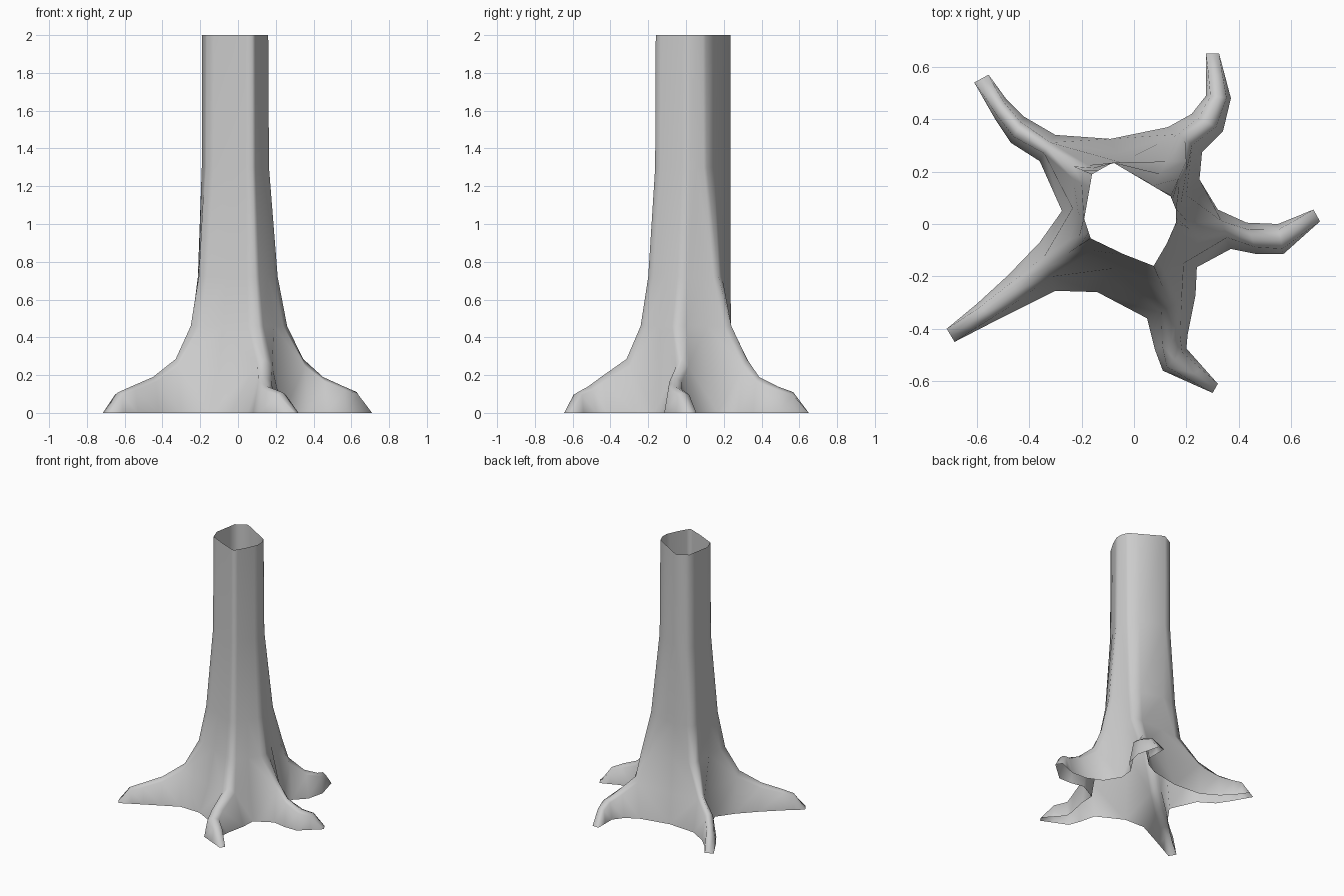
import bpy, bmesh
from mathutils import Vector

if "Cube" in bpy.data.objects:
    bpy.data.objects.remove(bpy.data.objects["Cube"])

# Root outlines on the ground, tip to trunk: left xy, right xy
east = [(.685, .055, .71, .01), (.55, .0, .57, -.115), (.43, .005, .47, -.115), (.32, .055, .37, -.095)]
north_east = [(.275, .65, .325, .65), (.275, .49, .37, .48), (.22, .42, .34, .355), (.13, .37, .26, .275)]
north_west = [(-.61, .54, -.555, .57), (-.53, .40, -.49, .48), (-.47, .31, -.42, .41), (-.36, .24, -.30, .34)]
south_west = [(-.685, -.45, -.715, -.40), (-.53, -.37, -.60, -.305), (-.42, -.315, -.48, -.195), (-.30, -.255, -.36, -.07)]
south = [(.32, -.61, .30, -.645), (.20, -.475, .11, -.56), (.205, -.42, .08, -.48), (.235, -.27, .05, -.36)]
roots = [east, north_east, north_west, south_west, south]

# Trunk corners above each root: xy at z 0.46, xy at the top
ridges = [(.26, -.04, .16, .005), (.20, .24, .14, .105), (-.23, .22, -.16, .19),
          (-.25, -.11, -.165, -.055), (.11, -.24, .075, -.16)]
# Hollows after each root: xy on the ground, at z 0.46, at the top
hollows = [(.25, .17, .20, .11, .16, .055), (-.09, .325, -.05, .235, -.08, .235),
           (-.275, .05, -.235, .06, -.19, .02), (-.14, -.26, -.08, -.17, -.04, -.115),
           (.24, -.165, .19, -.15, .125, -.075)]
root_z = [0, .11, .14, .19, .285]
trunk_levels = [(.46, 0), (.72, .5), (1.3, .96), (2, 1)]

bm = bmesh.new()


def face(*pts):
    bm.faces.new([bm.verts.new(p) for p in pts])


def strip(a, b):
    for i in range(len(a) - 1):
        face(a[i], a[i + 1], b[i + 1], b[i])


def rise(low, high):
    return [Vector((*Vector(low).lerp(Vector(high), t), z)) for z, t in trunk_levels]


for i, root in enumerate(roots):
    # Slanted tip: add a station between the tip and the first bend
    mid = tuple((a + b) / 2 for a, b in zip(root[0], root[1]))
    stations = [root[0], mid] + root[1:]
    corner = rise(ridges[i][:2], ridges[i][2:])
    centre = [Vector(((s[0] + s[2]) / 2, (s[1] + s[3]) / 2, z)) for s, z in zip(stations, root_z)]
    for side, h in ((0, hollows[i]), (2, hollows[i - 1])):
        ground = [Vector((s[side], s[side + 1], 0)) for s in stations]
        shoulder = [ground[0]]
        for c, g, t in zip(centre[1:], ground[1:], (.75, .65, .55, .42)):
            p = c.lerp(g, t)
            p.z = c.z * .87
            shoulder.append(p)
        valley = rise(h[2:4], h[4:6])
        low = Vector((h[0], h[1], 0))
        middle = low.lerp(valley[0], .6)
        middle.z = .2
        upper = [c.lerp(v, .3) for c, v in zip(corner, valley)]
        # Root top and trunk corner, then root wall, then the web in the hollow
        strip(centre + corner, shoulder + upper)
        strip(shoulder, ground)
        face(shoulder[-1], ground[-1], low, middle)
        strip([shoulder[-1]] + upper, [middle] + valley)

bmesh.ops.remove_doubles(bm, verts=bm.verts, dist=.0005)
bmesh.ops.recalc_face_normals(bm, faces=bm.faces)
# Open shell: make sure the outside faces outward
if sum(f.normal.dot(f.calc_center_median() * Vector((1, 1, 0)))
       for f in bm.faces if f.calc_center_median().z > .6) < 0:
    bmesh.ops.reverse_faces(bm, faces=bm.faces)
for f in bm.faces:
    f.smooth = True
mesh = bpy.data.meshes.new("tree_trunk")
bm.to_mesh(mesh)
bm.free()
trunk = bpy.data.objects.new("tree_trunk", mesh)
bpy.context.collection.objects.link(trunk)
